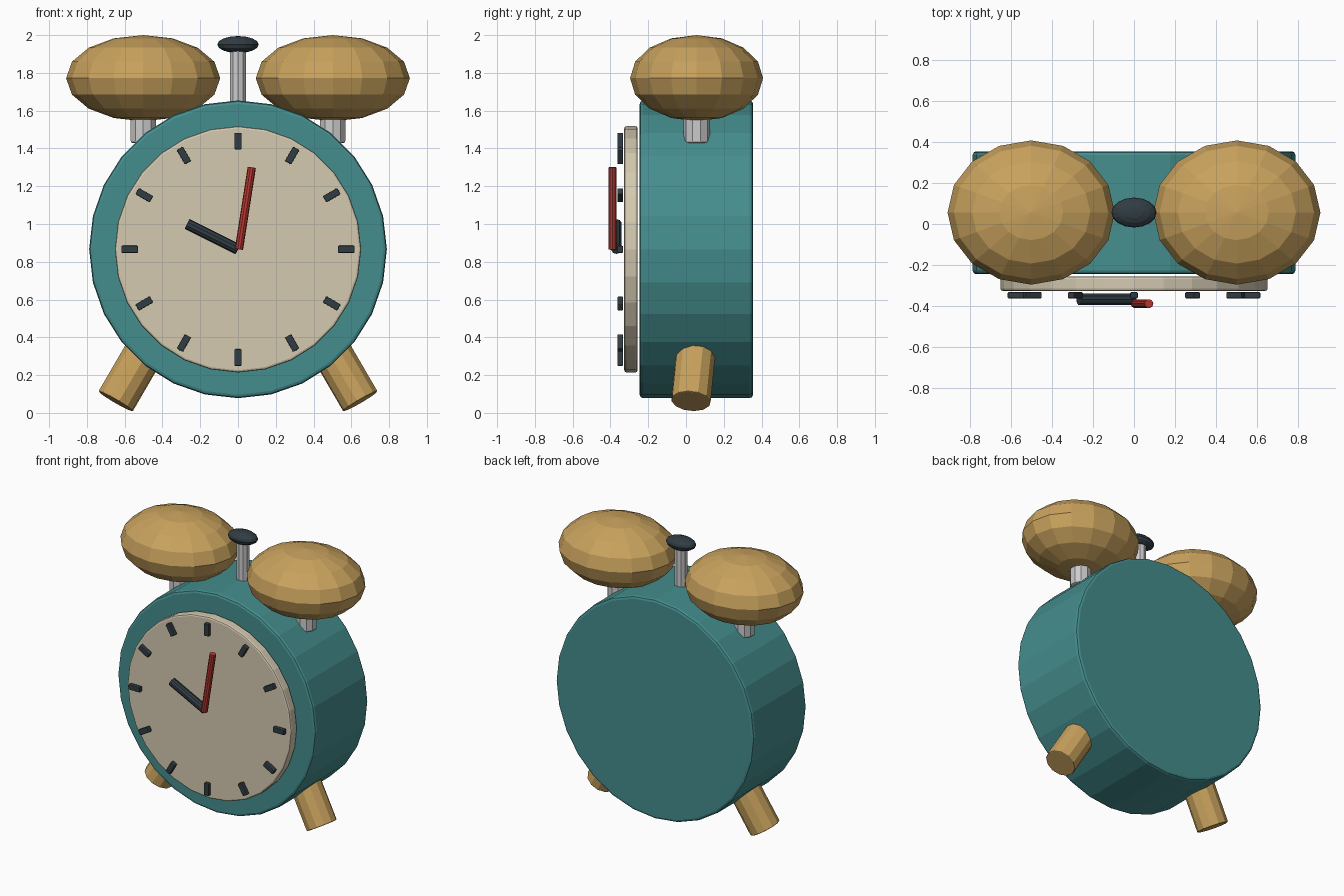
import bpy
from math import pi, sin, cos
from mathutils import Vector, Matrix

if "Cube" in bpy.data.objects:
    bpy.data.objects.remove(bpy.data.objects["Cube"])


def material(name, rgb):
    m = bpy.data.materials.new(name)
    m.diffuse_color = (*rgb, 1)
    m.use_nodes = True
    m.node_tree.nodes["Principled BSDF"].inputs["Base Color"].default_value = m.diffuse_color
    return m


TEAL = material("teal", (0.06, 0.27, 0.27))
BRASS = material("brass", (0.58, 0.36, 0.11))
CREAM = material("cream", (0.66, 0.59, 0.44))
DARK = material("dark", (0.03, 0.045, 0.055))
RED = material("red", (0.5, 0.04, 0.03))


def finish(name, mat, bevel=0):
    o = bpy.context.object
    o.name = name
    if mat:
        o.data.materials.append(mat)
    if bevel:
        b = o.modifiers.new("bevel", "BEVEL")
        b.width, b.segments = bevel, 2
        b.limit_method, b.angle_limit = "ANGLE", 0.8
    return o


def rod(name, a, b, r, sides, mat=None, bevel=0):
    """Cylinder running from point a to point b."""
    a, b = Vector(a), Vector(b)
    d = b - a
    bpy.ops.mesh.primitive_cylinder_add(
        vertices=sides, radius=r, depth=d.length, location=(a + b) / 2,
        rotation=d.to_track_quat("Z", "Y").to_euler())
    return finish(name, mat, bevel)


def ellipsoid(name, centre, radii, segments, rings, mat):
    bpy.ops.mesh.primitive_uv_sphere_add(
        segments=segments, ring_count=rings, radius=1, location=centre)
    o = finish(name, mat)
    o.data.transform(Matrix.Diagonal((*radii, 1)))
    return o


CZ = 0.866   # dial centre height
CY = 0.056   # centre of the case depth

# Case and dial
rod("case", (0, -0.245, CZ), (0, 0.355, CZ), 0.788, 28, TEAL, 0.018)
rod("dial", (0, -0.327, CZ), (0, -0.256, CZ), 0.652, 28, CREAM, 0.012)

# Hour markers
for i in range(12):
    t = i * pi / 6
    bpy.ops.mesh.primitive_cube_add(
        size=1, location=(0.573 * sin(t), -0.348, CZ + 0.573 * cos(t)),
        rotation=(0, t, 0))
    o = finish("hour_marker", DARK, 0.005)
    o.data.transform(Matrix.Diagonal((0.038, 0.03, 0.088, 1)))

# Hands
rod("hour_hand", (0, -0.368, CZ), (-0.27, -0.368, 1.001), 0.029, 10, DARK, 0.004)
rod("minute_hand", (0.005, -0.389, CZ), (0.073, -0.389, 1.3), 0.022, 10, RED, 0.003)

# Bells, bell posts and legs, mirrored left and right
for side, s in (("left", -1), ("right", 1)):
    ellipsoid(side + "_bell", (0.502 * s, CY, 1.772), (0.408, 0.352, 0.228), 16, 8, BRASS)
    rod(side + "_bell_post", (0.502 * s, CY, 1.428), (0.502 * s, CY, 1.7), 0.07, 10, None, 0.012)
    rod(side + "_leg", (0.648 * s, 0.026, 0.061), (0.445 * s, 0.061, 0.41), 0.106, 12, BRASS, 0.006)

# Hammer between the bells
rod("hammer_stem", (0, CY, 1.6), (0, CY, 1.94), 0.044, 10)
ellipsoid("hammer_knob", (0, CY, 1.95), (0.11, 0.073, 0.045), 16, 8, DARK)
